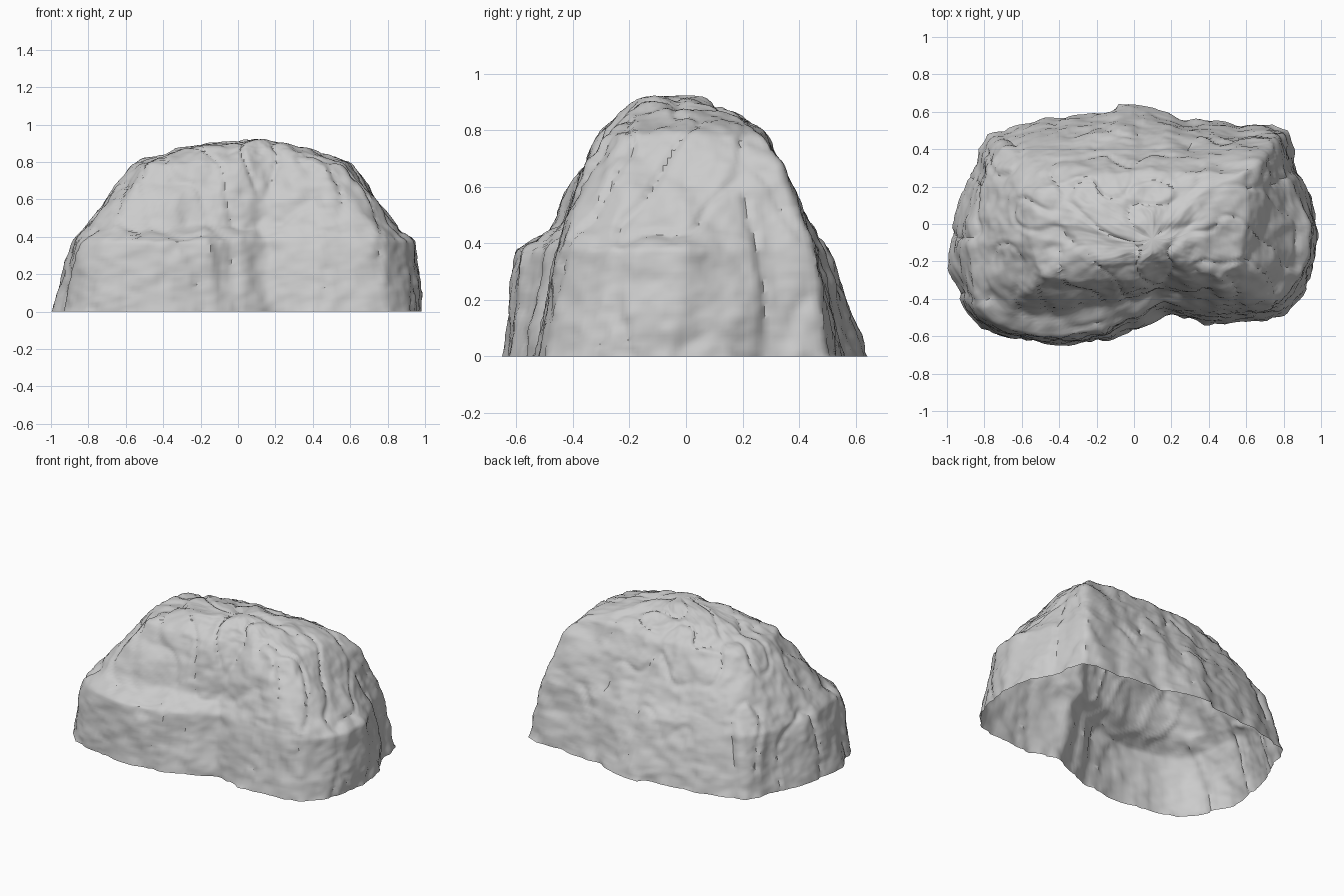
import bpy, bmesh, math
from mathutils import Vector, noise

cube = bpy.data.objects.get("Cube")
if cube:
    bpy.data.objects.remove(cube)

SEGMENTS = 220       # columns around the boulder
STRETCH = 1.5        # evens out the angles of the long outline

# Outlines of the boulder from the ground up, as (x, y) corners
ground = [(.98, 0), (.97, -.2), (.9, -.4), (.8, -.5), (.6, -.52), (.36, -.55), (.31, -.5),
          (.15, -.49), (0, -.58), (-.15, -.63), (-.35, -.65), (-.6, -.63), (-.8, -.57),
          (-.92, -.46), (-.93, -.36), (-.99, -.25), (-.99, -.1), (-.94, .1), (-.86, .28),
          (-.83, .4), (-.78, .48), (-.65, .52), (-.4, .58), (-.15, .6), (-.08, .65),
          (.1, .62), (.25, .57), (.45, .55), (.6, .52), (.75, .54), (.83, .5), (.87, .33),
          (.95, .15)]
ledge = [(.95, 0), (.94, -.17), (.85, -.35), (.73, -.44), (.5, -.46), (.32, -.45), (.16, -.41),
         (0, -.49), (-.15, -.57), (-.4, -.61), (-.65, -.58), (-.8, -.49), (-.87, -.32),
         (-.89, -.1), (-.84, .1), (-.77, .33), (-.7, .41), (-.4, .46), (-.08, .5),
         (.2, .48), (.5, .45), (.76, .46), (.8, .3), (.89, .12)]
above_ledge = [(.84, 0), (.81, -.25), (.7, -.41), (.5, -.43), (.3, -.4), (.17, -.36),
               (-.05, -.42), (-.4, -.47), (-.65, -.46), (-.77, -.34), (-.81, -.1),
               (-.77, .1), (-.71, .32), (-.6, .38), (-.4, .41), (-.05, .43), (.3, .42),
               (.73, .42), (.78, .2)]
upper_wall = [(.68, 0), (.64, -.27), (.5, -.36), (.3, -.33), (.18, -.29), (0, -.35),
              (-.3, -.37), (-.55, -.35), (-.65, -.1), (-.63, .15), (-.5, .28), (-.2, .33),
              (.1, .34), (.4, .34), (.68, .34), (.7, .2)]
shoulder = [(.6, 0), (.55, -.23), (.45, -.29), (.2, -.24), (0, -.3), (-.3, -.32),
            (-.5, -.28), (-.57, -.05), (-.53, .17), (-.3, .25), (0, .28), (.3, .28),
            (.58, .28), (.62, .15)]
crown = [(.4, 0), (.3, -.18), (0, -.23), (-.22, -.2), (-.34, 0), (-.25, .1), (0, .15),
         (.34, .15)]
summit = [(.2, -.08), (.1, -.16), (0, -.1), (.1, .06)]

# (height, outline, rows up to the next outline)
LEVELS = [(0, ground, 26), (.38, ledge, 9), (.47, above_ledge, 16), (.68, upper_wall, 9),
          (.79, shoulder, 12), (.87, crown, 12), (.92, summit, 0)]
PEAK = Vector((.1, -.1, .93))


def resample(outline):
    """Points of the outline at evenly spaced angles about its middle."""
    mid = PEAK.xy if outline is summit else Vector((0, 0))
    pts = sorted((math.atan2((y - mid.y) * STRETCH, x - mid.x) % math.tau, x, y)
                 for x, y in outline)
    first, last = pts[0], pts[-1]
    pts = ([(last[0] - math.tau, *last[1:])] + pts
           + [(first[0] + math.tau, *first[1:])])
    ring = []
    for i in range(SEGMENTS):
        a = math.tau * i / SEGMENTS
        for p, q in zip(pts, pts[1:]):
            if p[0] <= a <= q[0]:
                t = (a - p[0]) / max(q[0] - p[0], 1e-6)
                ring.append(Vector(p[1:]).lerp(Vector(q[1:]), t))
                break
    return ring


def roughness(p):
    """Upright flutes and cracks on the walls, small lumps and fine grain."""
    upright = Vector((p.x, p.y, p.z * .25))
    flutes = noise.noise(upright * 9)
    crack = max(0, 1 - 9 * abs(noise.noise(upright * 5 + Vector((4, 9, 2)))))
    lumps = noise.noise(p * 6 + Vector((7, 3, 1)))
    grain = noise.fractal(p * 14, 1.0, 2.0, 3)
    return .014 * flutes - .012 * crack + .012 * lumps + .008 * grain


# Loft the outlines into an open-bottomed shell
bm = bmesh.new()
rings = []
sections = [(z, resample(o), rows) for z, o, rows in LEVELS]
for (z0, low, rows), (z1, high, _) in zip(sections, sections[1:]):
    for r in range(rows):
        t = r / rows
        rings.append([bm.verts.new((*a.lerp(b, t), z0 + (z1 - z0) * t))
                      for a, b in zip(low, high)])
rings.append([bm.verts.new((*p, sections[-1][0])) for p in sections[-1][1]])
for low, high in zip(rings, rings[1:]):
    for i in range(SEGMENTS):
        j = (i + 1) % SEGMENTS
        bm.faces.new((low[i], low[j], high[j], high[i]))
peak = bm.verts.new(PEAK)
for i in range(SEGMENTS):
    bm.faces.new((rings[-1][i], rings[-1][(i + 1) % SEGMENTS], peak))

# Soften the loft creases, then roughen the surface; the foot stays on the ground
inner = [v for v in bm.verts if v.co.z > .01]
for _ in range(3):
    bmesh.ops.smooth_vert(bm, verts=inner, factor=.5,
                          use_axis_x=True, use_axis_y=True, use_axis_z=True)
bm.normal_update()
moves = [(v, v.normal * roughness(v.co)) for v in bm.verts]
for v, move in moves:
    on_ground = v.co.z < .001
    v.co += move
    v.co.z = 0 if on_ground else max(v.co.z, .003)
bm.normal_update()

mesh = bpy.data.meshes.new("boulder")
bm.to_mesh(mesh)
bm.free()
boulder = bpy.data.objects.new("boulder", mesh)
bpy.context.collection.objects.link(boulder)

# Plain grey stone
stone = bpy.data.materials.new("grey stone")
stone.use_nodes = True
colour = (.6, .6, .6, 1)
stone.diffuse_color = colour
stone.node_tree.nodes["Principled BSDF"].inputs["Base Color"].default_value = colour
mesh.materials.append(stone)

bpy.ops.object.select_all(action="DESELECT")
boulder.select_set(True)
bpy.context.view_layer.objects.active = boulder
bpy.ops.object.shade_smooth_by_angle(angle=math.radians(40))
